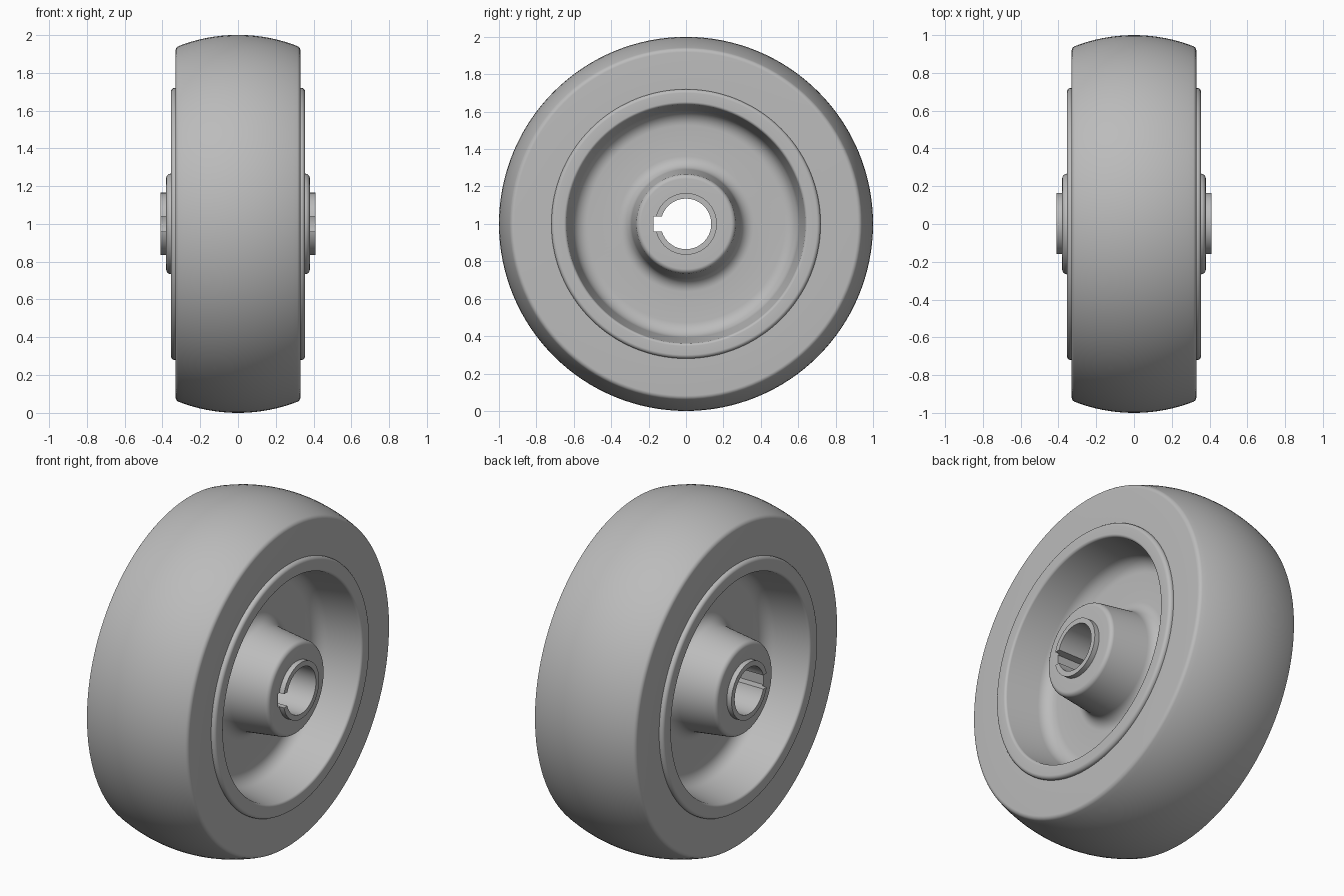
import bpy, math
from mathutils import Vector

cube = bpy.data.objects.get("Cube")
if cube:
    bpy.data.objects.remove(cube, do_unlink=True)

SEGMENTS = 128
CENTRE_Z = 1.0

grey = bpy.data.materials.new("plain grey")
grey.use_nodes = True
COLOUR = (0.5, 0.5, 0.5, 1)
grey.diffuse_color = COLOUR
grey.node_tree.nodes["Principled BSDF"].inputs["Base Color"].default_value = COLOUR


def fillet(corners, steps=6):
    """Round each (x, radius, fillet) corner of a closed profile."""
    out = []
    for i, (x, r, f) in enumerate(corners):
        p = Vector((x, r))
        if f == 0:
            out.append(p)
            continue
        a = (Vector(corners[i - 1][:2]) - p).normalized()
        b = (Vector(corners[(i + 1) % len(corners)][:2]) - p).normalized()
        half = a.angle(b) / 2
        reach = f / math.tan(half)
        centre = p + (a + b).normalized() * f / math.sin(half)
        start, end = p + a * reach - centre, p + b * reach - centre
        for k in range(steps + 1):
            t = k / steps
            out.append(centre + (start.lerp(end, t)).normalized() * f)
    return out


def mirrored(half):
    """Complete a profile given from the inside out on +x."""
    return half + [(-x, r, f) for x, r, f in reversed(half) if x > 0]


def revolve(name, corners):
    """Turn a closed profile around the x axis."""
    profile = fillet(corners)
    n = len(profile)
    verts, faces = [], []
    for s in range(SEGMENTS):
        a = 2 * math.pi * s / SEGMENTS
        verts += [(p.x, p.y * math.cos(a), p.y * math.sin(a)) for p in profile]
        t = (s + 1) % SEGMENTS
        for i in range(n):
            j = (i + 1) % n
            faces.append((s * n + i, s * n + j, t * n + j, t * n + i))
    mesh = bpy.data.meshes.new(name)
    mesh.from_pydata(verts, [], faces)
    mesh.materials.append(grey)
    obj = bpy.data.objects.new(name, mesh)
    obj.location.z = CENTRE_Z
    bpy.context.collection.objects.link(obj)
    # Face the surface outwards
    bpy.ops.object.select_all(action='DESELECT')
    bpy.context.view_layer.objects.active = obj
    obj.select_set(True)
    bpy.ops.object.mode_set(mode='EDIT')
    bpy.ops.mesh.select_all(action='SELECT')
    bpy.ops.mesh.normals_make_consistent(inside=False)
    bpy.ops.object.mode_set(mode='OBJECT')
    return obj


# Tyre with a crowned tread
WIDTH, CROWN = 0.33, 0.065
crown_radius = (WIDTH ** 2 + CROWN ** 2) / (2 * CROWN)
tread = []
for k in range(9):
    x = WIDTH * (1 - k / 8)
    r = 1 - crown_radius + math.sqrt(crown_radius ** 2 - x ** 2)
    tread.append((x, r, 0.025 if k == 0 else 0))
tyre = revolve("tyre", mirrored([(WIDTH, 0.69, 0)] + tread))

# Wheel core: hub, web and rim in one casting
core = revolve("wheel_core", mirrored([
    (0.38, 0.16, 0),
    (0.38, 0.263, 0.025),
    (0.09, 0.30, 0.07),
    (0.09, 0.595, 0.08),
    (0.355, 0.64, 0.015),
    (0.355, 0.72, 0.02),
    (0.31, 0.72, 0),
]))

# Bushing sleeve standing proud of the hub
bushing = revolve("bushing", mirrored([(0.41, 0.135, 0), (0.41, 0.165, 0)]))

# Keyway slot through bushing and hub
bpy.ops.mesh.primitive_cube_add(size=1, location=(0, -0.125, CENTRE_Z))
cutter = bpy.context.object
cutter.name = "keyway_cutter"
cutter.scale = (1, 0.1, 0.08)
for obj in (core, bushing):
    cut = obj.modifiers.new("keyway", 'BOOLEAN')
    cut.operation = 'DIFFERENCE'
    cut.solver = 'EXACT'
    cut.object = cutter
    bpy.context.view_layer.objects.active = obj
    bpy.ops.object.modifier_apply(modifier=cut.name)
bpy.data.objects.remove(cutter, do_unlink=True)

# Smooth shading with crisp edges
bpy.ops.object.select_all(action='DESELECT')
for obj in (tyre, core, bushing):
    obj.select_set(True)
bpy.context.view_layer.objects.active = tyre
bpy.ops.object.shade_smooth_by_angle(angle=math.radians(30))
